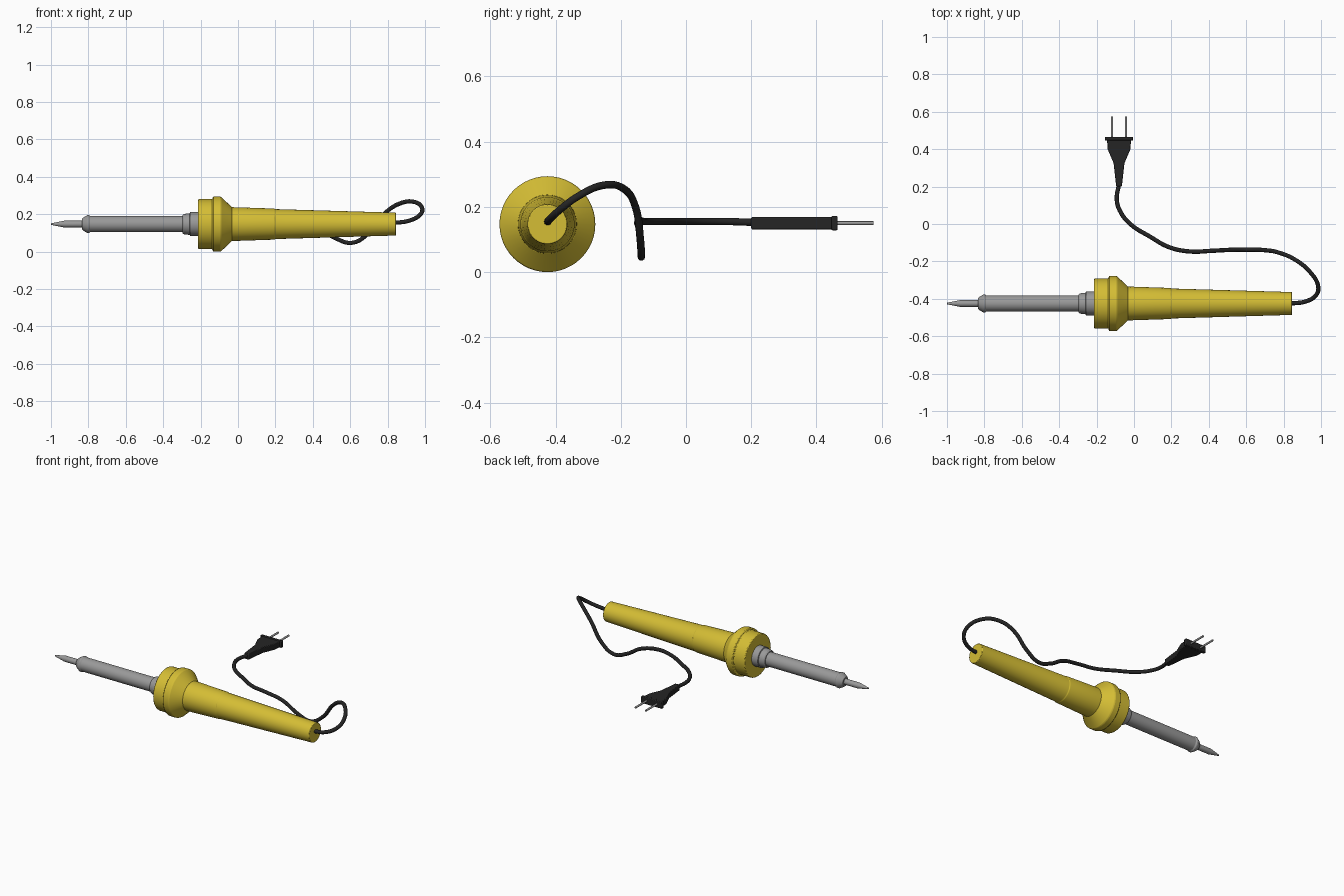
import bpy, bmesh, math
from mathutils import Vector, Matrix

cube = bpy.data.objects.get("Cube")
if cube:
    bpy.data.objects.remove(cube, do_unlink=True)

AXIS_Y, AXIS_Z = -0.425, 0.147
PLUG_X, PLUG_Z = -0.08, 0.15


def material(name, color, rough=0.5):
    m = bpy.data.materials.new(name)
    m.use_nodes = True
    m.diffuse_color = (*color, 1)
    shader = m.node_tree.nodes["Principled BSDF"]
    shader.inputs["Base Color"].default_value = (*color, 1)
    shader.inputs["Roughness"].default_value = rough
    return m


yellow = material("yellow plastic", (0.66, 0.51, 0.035))
steel = material("grey metal", (0.32, 0.32, 0.32))
black = material("black rubber", (0.018, 0.018, 0.018))


def finish(bm, name, mat, bevel=0.0):
    bmesh.ops.recalc_face_normals(bm, faces=bm.faces)
    mesh = bpy.data.meshes.new(name)
    bm.to_mesh(mesh)
    bm.free()
    mesh.materials.append(mat)
    obj = bpy.data.objects.new(name, mesh)
    bpy.context.collection.objects.link(obj)
    if bevel:
        mod = obj.modifiers.new("soft edges", 'BEVEL')
        mod.width, mod.segments = bevel, 2
        mod.limit_method, mod.angle_limit = 'ANGLE', math.radians(25)
    bpy.ops.object.select_all(action='DESELECT')
    obj.select_set(True)
    bpy.context.view_layer.objects.active = obj
    bpy.ops.object.shade_smooth_by_angle(angle=math.radians(30))
    return obj


def lathe(name, mat, profile, bevel=0.0, sides=48):
    """Turn (x, radius) points around the tool's long axis and cap both ends."""
    bm = bmesh.new()
    rings = []
    for x, r in profile:
        angles = [math.tau * i / sides for i in range(sides)]
        rings.append([bm.verts.new((x, AXIS_Y + r * math.cos(a), AXIS_Z + r * math.sin(a)))
                      for a in angles])
    for a, b in zip(rings, rings[1:]):
        for i in range(sides):
            j = (i + 1) % sides
            bm.faces.new((a[i], a[j], b[j], b[i]))
    bm.faces.new(rings[0])
    bm.faces.new(rings[-1])
    return finish(bm, name, mat, bevel)


def slab(name, mat, outline, half_thick, bevel):
    """Mirror (y, half width) points about the plug's centre line and thicken."""
    bm = bmesh.new()
    pts = [(PLUG_X + w, y) for y, w in outline]
    pts += [(PLUG_X - w, y) for y, w in reversed(outline)]
    face = bm.faces.new([bm.verts.new((x, y, PLUG_Z - half_thick)) for x, y in pts])
    out = bmesh.ops.extrude_face_region(bm, geom=[face])
    top = [v for v in out["geom"] if isinstance(v, bmesh.types.BMVert)]
    bmesh.ops.translate(bm, verts=top, vec=(0, 0, 2 * half_thick))
    return finish(bm, name, mat, bevel)


# Metal heating end
lathe("soldering_tip", steel, [(-1, 0.004), (-0.93, 0.018), (-0.82, 0.018)])
lathe("heater_barrel", steel, [(-0.835, 0.028), (-0.825, 0.036), (-0.805, 0.048),
                               (-0.797, 0.048), (-0.79, 0.0435), (-0.28, 0.0435)])
lathe("barrel_socket", steel, [(-0.297, 0.048), (-0.29, 0.054), (-0.258, 0.058),
                               (-0.256, 0.064), (-0.2, 0.064)])

# Yellow grip: stepped guard, then the tapering handle
lathe("hand_guard", yellow, [(-0.213, 0.134), (-0.135, 0.134), (-0.135, 0.147),
                             (-0.092, 0.147), (-0.03, 0.088)], bevel=0.005)
lathe("handle", yellow, [(-0.06, 0.091), (0.0, 0.0895), (0.195, 0.083),
                         (0.2, 0.08), (0.845, 0.061)], bevel=0.004)

# Power cord
path = [(0.83, -0.425, 0.153), (0.915, -0.415, 0.165), (0.972, -0.382, 0.195),
        (0.985, -0.335, 0.23), (0.94, -0.255, 0.266), (0.86, -0.19, 0.255),
        (0.78, -0.155, 0.2), (0.7, -0.14, 0.1), (0.61, -0.137, 0.047),
        (0.52, -0.138, 0.072), (0.42, -0.143, 0.13), (0.3, -0.147, 0.155),
        (0.19, -0.125, 0.155), (0.085, -0.067, 0.155), (-0.02, 0.0, 0.155),
        (-0.075, 0.07, 0.155), (-0.092, 0.13, 0.155), (-0.08, 0.215, 0.152)]
curve = bpy.data.curves.new("power_cord", 'CURVE')
curve.dimensions = '3D'
curve.bevel_depth, curve.bevel_resolution = 0.0115, 3
curve.resolution_u, curve.use_fill_caps = 6, True
spline = curve.splines.new('BEZIER')
spline.bezier_points.add(len(path) - 1)
for point, co in zip(spline.bezier_points, path):
    point.co = co
    point.handle_left_type = point.handle_right_type = 'AUTO'
curve.materials.append(black)
bpy.context.collection.objects.link(bpy.data.objects.new("power_cord", curve))

# Mains plug: body, flange and two round prongs
slab("plug_body", black, [(0.2, 0.015), (0.325, 0.029), (0.4, 0.061), (0.45, 0.064)],
     0.019, 0.004)
slab("plug_flange", black, [(0.446, 0.075), (0.465, 0.075)], 0.022, 0.004)
for side, label in ((1, "left"), (-1, "right")):
    bm = bmesh.new()
    place = Matrix.Translation((PLUG_X + side * 0.037, 0.515, PLUG_Z))
    bmesh.ops.create_cone(bm, cap_ends=True, segments=16, radius1=0.006, radius2=0.006,
                          depth=0.12, matrix=place @ Matrix.Rotation(math.pi / 2, 4, 'X'))
    finish(bm, label + "_prong", steel)
